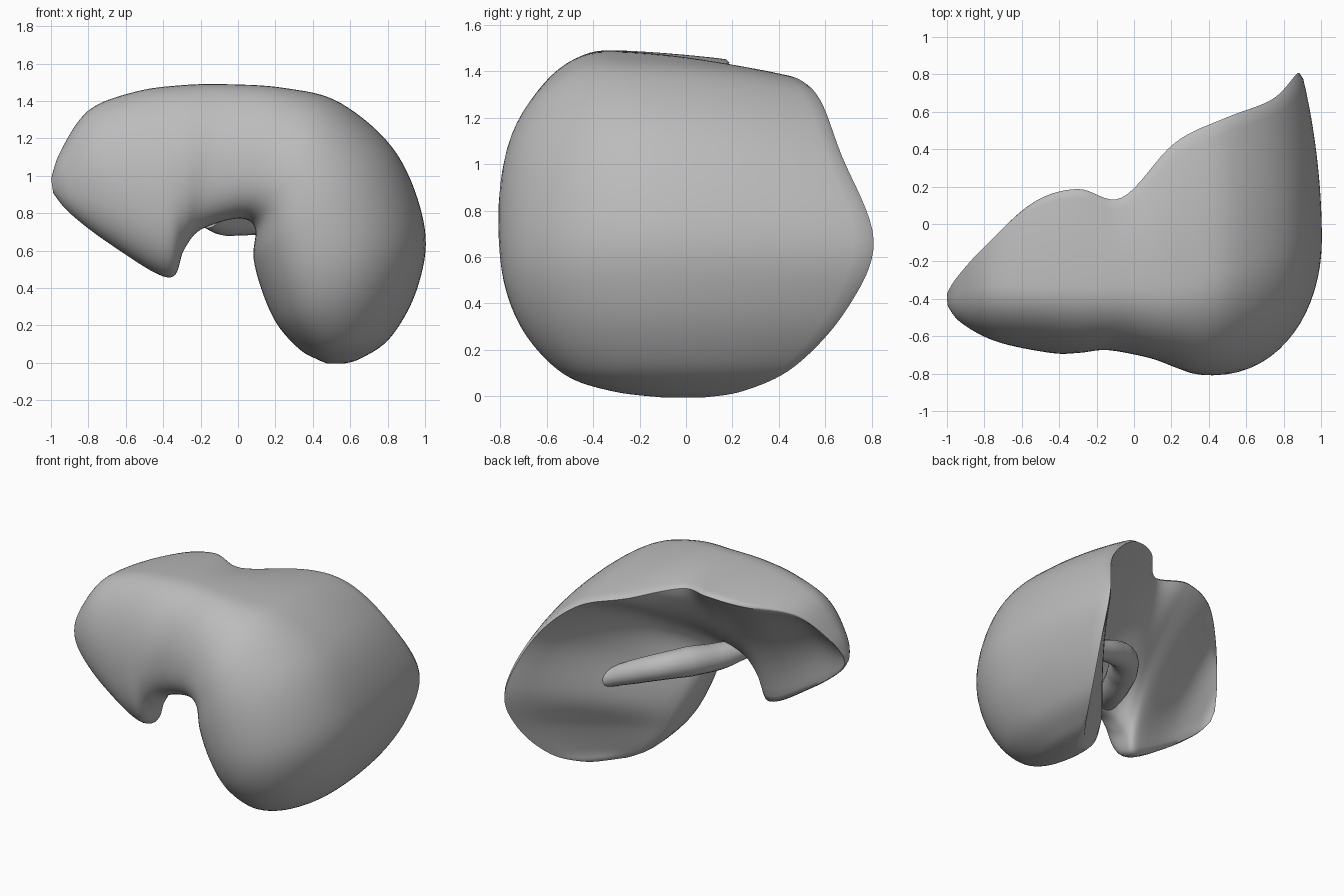
import bpy, bmesh, math
from mathutils import Vector

cube = bpy.data.objects.get("Cube")
if cube:
    bpy.data.objects.remove(cube)

grey = bpy.data.materials.new("warm_grey")
grey.use_nodes = True
colour = (0.5, 0.5, 0.5, 1)
grey.diffuse_color = colour
grey.node_tree.nodes["Principled BSDF"].inputs["Base Color"].default_value = colour

# Sections fanned along the arch:
# outer x, outer z, inner x, inner z, front y, outer y, rim y, inner y, hollow
SECTIONS = [
    (-1, .98, -.99, .91, -.44, -.4, -.37, -.4, 0),
    (-.95, 1.13, -.9, .8, -.53, -.38, -.28, -.43, .05),
    (-.8, 1.35, -.68, .63, -.63, -.35, -.1, -.44, .12),
    (-.55, 1.45, -.37, .45, -.69, -.35, .14, -.42, .15),
    (-.3, 1.485, -.29, .6, -.69, -.35, .21, -.42, .08),
    (-.05, 1.49, -.2, .71, -.675, -.35, .15, -.45, -.05),
    (.25, 1.47, 0, .77, -.72, -.35, .46, -.45, .05),
    (.55, 1.39, .09, .72, -.78, -.25, .6, -.35, .13),
    (.85, 1.12, .08, .56, -.81, -.15, .7, -.24, .1),
    (1, .72, .13, .37, -.79, -.1, .84, -.17, .04),
    (.96, .4, .21, .2, -.7, -.08, .72, -.12, .09),
    (.82, .14, .33, .07, -.53, -.05, .49, -.06, .06),
    (.66, .025, .42, .02, -.32, 0, .26, -.02, 0),
    (.56, -.005, .48, -.005, -.1, 0, .08, 0, 0),
]
STEPS = 8      # rings between sections
ARC = 16       # points on each part of a ring


def blend(a, b, c, d, t):
    """Smooth curve from b to c."""
    return b + .5 * t * (c - a + t * (2*a - 5*b + 4*c - d + t * (3*(b - c) + d - a)))


def section_at(i, t):
    last = len(SECTIONS) - 1
    near = [SECTIONS[min(max(i + k, 0), last)] for k in (-1, 0, 1, 2)]
    return [blend(*v, t) for v in zip(*near)]


def ring(s):
    ox, oz, ix, iz, front, outer, rim, inner, hollow = s
    mid = .42
    inset = .04 + .09 * min(max((ox + .3) * 2, 0), 1)
    pts = []
    for k in range(ARC):            # inner edge to front crest, slightly boxy
        a = math.pi / 2 * k / ARC
        pts.append((mid * (1 - math.cos(a) ** .85),
                    inner + (front - inner) * math.sin(a) ** .85))
    for k in range(ARC):            # front crest to outer side
        a = math.pi / 2 * k / ARC
        pts.append((mid + (1 - mid) * math.sin(a), outer + (front - outer) * math.cos(a)))
    for k in range(ARC):            # outer side to back rim
        t = k / ARC
        pts.append((1 - inset * t * t, outer + (rim - outer) * t))
    for k in range(ARC):            # scooped back, deepest near the rim
        t = k / ARC
        y = rim + (inner - rim) * t - hollow * math.sin(math.pi * t ** .8)
        pts.append(((1 - inset) * (1 - t), y))
    return [Vector((ix + (ox - ix) * u, y, iz + (oz - iz) * u)) for u, y in pts]


def finish(obj, angle):
    obj.data.materials.append(grey)
    bpy.ops.object.select_all(action='DESELECT')
    obj.select_set(True)
    bpy.context.view_layer.objects.active = obj
    bpy.ops.object.shade_smooth_by_angle(angle=math.radians(angle))


# Lobed body
bm = bmesh.new()
rings = []
for i in range(len(SECTIONS) - 1):
    for k in range(STEPS):
        rings.append(ring(section_at(i, k / STEPS)))
rings.append(ring(SECTIONS[-1]))
loops = [[bm.verts.new(p) for p in r] for r in rings]
for a, b in zip(loops, loops[1:]):
    for j in range(len(a)):
        n = (j + 1) % len(a)
        bm.faces.new((a[j], a[n], b[n], b[j]))
bm.faces.new(loops[0])
bm.faces.new(loops[-1])
# Soften the rims
for _ in range(2):
    bmesh.ops.smooth_vert(bm, verts=bm.verts, factor=.5,
                          use_axis_x=True, use_axis_y=True, use_axis_z=True)
bmesh.ops.recalc_face_normals(bm, faces=bm.faces)
mesh = bpy.data.meshes.new("lobed_body")
bm.to_mesh(mesh)
bm.free()
body = bpy.data.objects.new("lobed_body", mesh)
bpy.context.collection.objects.link(body)
finish(body, 60)

# Small rounded lobe under the bridge, running back into the scooped side
PATH = [(-.16, -.46, .79, .07), (-.07, -.28, .77, .09), (.03, -.08, .78, .1),
        (.14, .06, .77, .09), (.3, .14, .72, .08), (.5, .2, .64, .06)]
curve = bpy.data.curves.new("small_lobe", 'CURVE')
curve.dimensions = '3D'
curve.bevel_depth = 1
curve.bevel_resolution = 6
curve.use_fill_caps = True
spline = curve.splines.new('BEZIER')
spline.bezier_points.add(len(PATH) - 1)
for p, (x, y, z, r) in zip(spline.bezier_points, PATH):
    p.co = (x, y, z)
    p.radius = r
    p.handle_left_type = p.handle_right_type = 'AUTO'
tube = bpy.data.objects.new("small_lobe", curve)
bpy.context.collection.objects.link(tube)
bpy.ops.object.select_all(action='DESELECT')
tube.select_set(True)
bpy.context.view_layer.objects.active = tube
bpy.ops.object.convert(target='MESH')
finish(bpy.context.view_layer.objects.active, 60)
